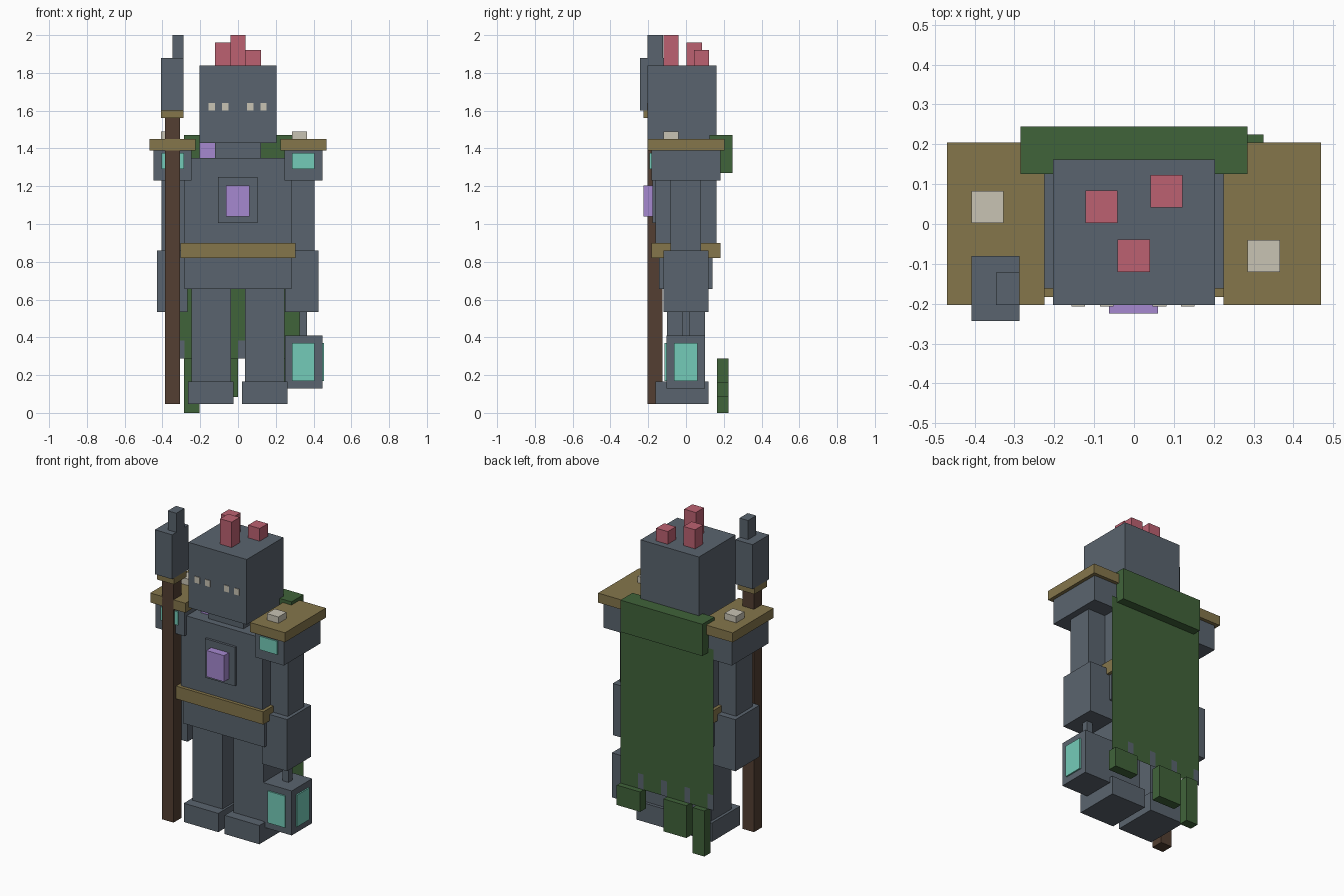
import bpy, bmesh

if "Cube" in bpy.data.objects:
    bpy.data.objects.remove(bpy.data.objects["Cube"])


def material(name, hexcode):
    srgb = [int(hexcode[i:i + 2], 16) / 255 for i in (0, 2, 4)]
    lin = [c / 12.92 if c < 0.04045 else ((c + 0.055) / 1.055) ** 2.4 for c in srgb]
    m = bpy.data.materials.new(name)
    m.diffuse_color = (*lin, 1)
    m.use_nodes = True
    m.node_tree.nodes["Principled BSDF"].inputs["Base Color"].default_value = m.diffuse_color
    return m


STEEL = material("steel grey", "5a646e")
GOLD = material("old gold", "85764b")
GREEN = material("cloth green", "40633a")
WOOD = material("dark wood", "533f32")
TEAL = material("glowing teal", "74cbb9")
PURPLE = material("gem purple", "a689d0")
RED = material("crest red", "bc6171")
BONE = material("bone", "c8c3b4")


def add_mesh(name, bm, mats):
    mesh = bpy.data.meshes.new(name)
    bm.to_mesh(mesh)
    bm.free()
    for m in mats:
        mesh.materials.append(m)
    ob = bpy.data.objects.new(name, mesh)
    bpy.context.collection.objects.link(ob)
    return ob


def box(name, mat, x, y, z):
    """Box from (min, max) ranges on each axis."""
    bm = bmesh.new()
    bmesh.ops.create_cube(bm, size=1)
    for v in bm.verts:
        for i, (lo, hi) in enumerate((x, y, z)):
            v.co[i] = lo if v.co[i] < 0 else hi
    return add_mesh(name, bm, [mat])


def pair(name, mat, x, y, z):
    """Mirrored boxes on both sides of the body."""
    box("right_" + name, mat, x, y, z)
    box("left_" + name, mat, (-x[1], -x[0]), y, z)


# Head, eyes and crest
box("head", STEEL, (-.203, .203), (-.203, .162), (1.43, 1.84))
for n, cx in enumerate((-.14, -.068, .064, .135)):
    box(f"eye_{n}", BONE, (cx - .017, cx + .017), (-.207, -.2), (1.6, 1.64))
for n, (x, y, top) in enumerate(((-.122, .003, 1.96), (-.041, -.12, 2.0), (.041, .042, 1.92))):
    box(f"crest_spike_{n}", RED, (x, x + .081), (y, y + .081), (1.82, top))

# Neck and torso
box("neck", STEEL, (-.122, .122), (-.12, .12), (1.34, 1.44))
box("neck_gem", PURPLE, (-.203, -.122), (-.08, 0), (1.35, 1.43))
box("torso", STEEL, (-.284, .284), (-.162, .162), (.86, 1.35))
box("chest_plate", STEEL, (-.105, .102), (-.177, -.15), (1.005, 1.25))
box("chest_gem", PURPLE, (-.063, .06), (-.225, -.17), (1.04, 1.205))
box("belt", GOLD, (-.304, .304), (-.183, .183), (.82, .9))
box("pelvis", STEEL, (-.284, .284), (-.144, .14), (.657, .83))

# Shoulders and arms
pair("shoulder_plate", GOLD, (.225, .469), (-.203, .205), (1.39, 1.45))
pair("shoulder_block", STEEL, (.245, .447), (-.183, .183), (1.23, 1.39))
pair("shoulder_light", TEAL, (.285, .406), (-.192, -.183), (1.29, 1.375))
box("right_stud", BONE, (.285, .366), (-.12, -.04), (1.45, 1.49))
box("left_stud", BONE, (-.408, -.327), (.003, .083), (1.45, 1.49))
pair("upper_arm", STEEL, (.28, .405), (-.083, .08), (.85, 1.23))
box("right_forearm", STEEL, (.25, .426), (-.12, .12), (.535, .86))
box("left_forearm", STEEL, (-.428, -.268), (-.12, .12), (.535, .86))

# Legs and feet
pair("leg", STEEL, (.038, .246), (-.1, .1), (.16, .66))
box("right_foot", STEEL, (.02, .262), (-.162, .12), (.047, .165))
box("left_foot", STEEL, (-.264, -.024), (-.162, .12), (.047, .165))

# Lantern hanging from the right hand
box("lantern_handle", STEEL, (.325, .366), (-.02, .018), (.4, .54))
box("lantern", STEEL, (.248, .447), (-.104, .1), (.13, .41))
box("lantern_front_pane", TEAL, (.285, .405), (-.113, -.104), (.17, .37))
box("lantern_side_pane", TEAL, (.447, .456), (-.063, .06), (.17, .37))

# Staff on the left side
box("staff_pole", WOOD, (-.386, -.307), (-.203, -.125), (.047, 1.56))
box("staff_collar", GOLD, (-.407, -.288), (-.225, -.1), (1.56, 1.6))
box("staff_head", STEEL, (-.408, -.288), (-.244, -.08), (1.6, 1.88))
box("staff_tip", STEEL, (-.347, -.288), (-.203, -.122), (1.88, 2.0))

# Cape collar and hanging tatters
box("cape_collar", GREEN, (-.285, .285), (.125, .245), (1.27, 1.47))
for n, (x0, x1, z0) in enumerate(((-.285, -.203, 0), (-.16, 0, .083), (.162, .325, .162))):
    box(f"cape_tatter_{n}", GREEN, (x0, x1), (.165, .225), (z0, .287))

# Cape sheet: one thin cloth with grey patches at every fourth column of the hem
bm = bmesh.new()
heights = (.287, .383, 1.3)
rows = [[bm.verts.new(((i - 8) * .0406, .19, z)) for i in range(17)] for z in heights]
for r in range(2):
    for i in range(16):
        f = bm.faces.new((rows[r][i + 1], rows[r][i], rows[r + 1][i], rows[r + 1][i + 1]))
        f.material_index = 1 if r == 0 and i % 4 == 0 else 0
add_mesh("cape_sheet", bm, [GREEN, STEEL])
